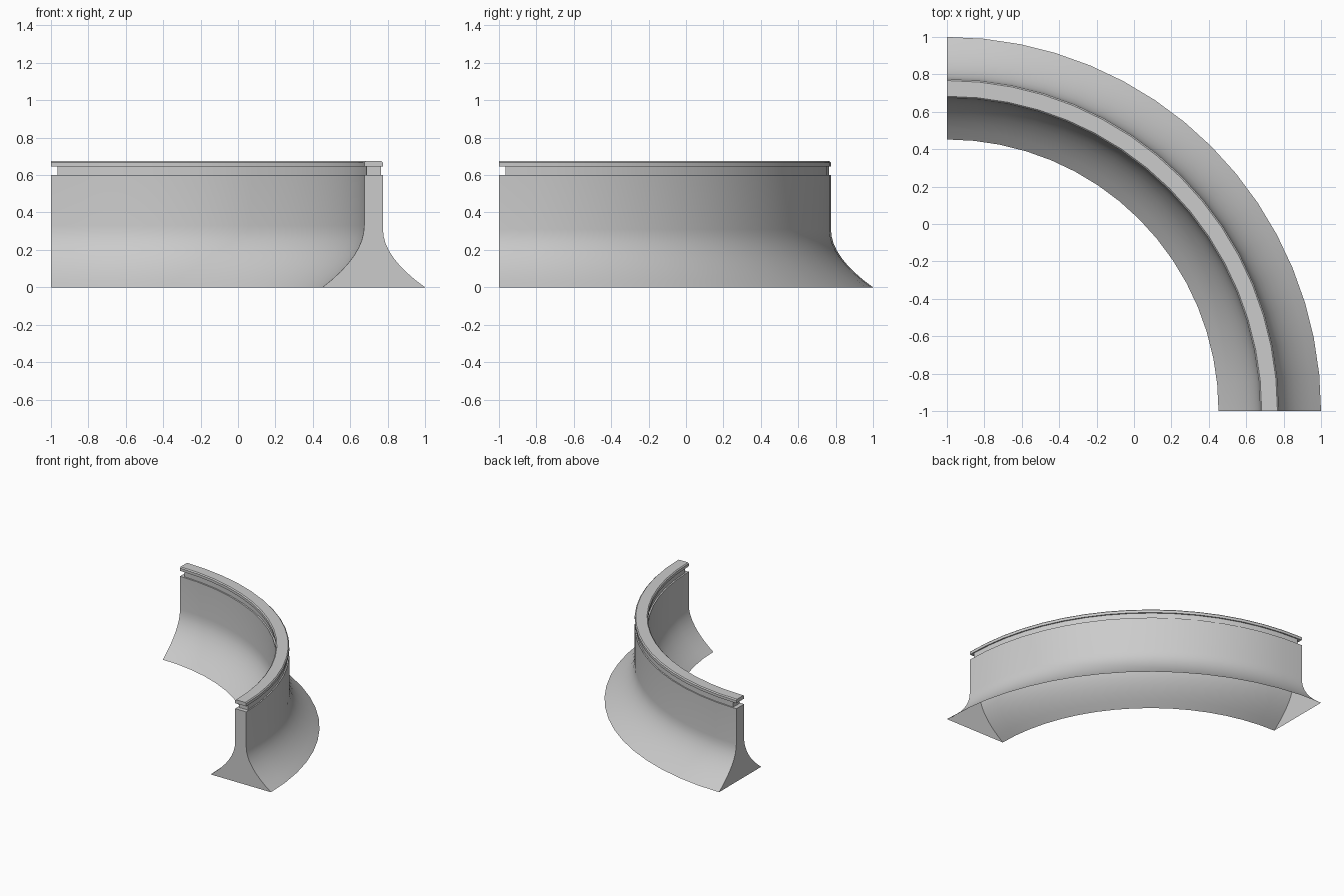
import bpy, bmesh, math

if "Cube" in bpy.data.objects:
    bpy.data.objects.remove(bpy.data.objects["Cube"])

CX, CY = -1.0, -1.0      # centre of the quarter ring
SEGS = 16


def curve(p0, p1, p2, n=8):
    """Quadratic curve points from p0 to p2."""
    return [tuple((1 - t) ** 2 * a + 2 * t * (1 - t) * b + t * t * c
                  for a, b, c in zip(p0, p1, p2))
            for t in (i / n for i in range(n + 1))]


def sweep(name, profile, inset=0.0, open_edges=()):
    """Sweep an (r, z) outline through 90 degrees and cap both ends."""
    bm = bmesh.new()
    rings = []
    for i in range(SEGS + 1):
        a = inset + (math.pi / 2 - 2 * inset) * i / SEGS
        rings.append([bm.verts.new((CX + r * math.cos(a), CY + r * math.sin(a), z))
                      for r, z in profile])
    n = len(profile)
    for r0, r1 in zip(rings, rings[1:]):
        for j in range(n):
            if j not in open_edges:
                k = (j + 1) % n
                bm.faces.new((r0[j], r0[k], r1[k], r1[j]))
    bm.faces.new(rings[0])
    bm.faces.new(rings[-1])
    bmesh.ops.recalc_face_normals(bm, faces=bm.faces)
    me = bpy.data.meshes.new(name)
    bm.to_mesh(me)
    bm.free()
    ob = bpy.data.objects.new(name, me)
    bpy.context.collection.objects.link(ob)
    bpy.ops.object.select_all(action='DESELECT')
    ob.select_set(True)
    bpy.context.view_layer.objects.active = ob
    bpy.ops.object.shade_smooth_by_angle(angle=math.radians(30))
    return ob


# Flared wall, hollow with an open underside
outer = curve((2.0, 0.0), (1.775, 0.16), (1.775, 0.31))
inner = curve((1.675, 0.33), (1.675, 0.17), (1.452, 0.0))
wall = outer + [(1.775, 0.60), (1.675, 0.60)] + inner
sweep("flared_wall", wall, open_edges=(len(wall) - 1,))

# Recessed neck between wall and cap, set in at both ends
sweep("recessed_neck", [(1.765, 0.60), (1.765, 0.645), (1.687, 0.645), (1.687, 0.60)],
      inset=0.02, open_edges=(1, 3))

# Cap rail with chamfered top edges
sweep("cap_rail", [(1.775, 0.645), (1.775, 0.667), (1.767, 0.675),
                   (1.683, 0.675), (1.675, 0.667), (1.675, 0.645)])
